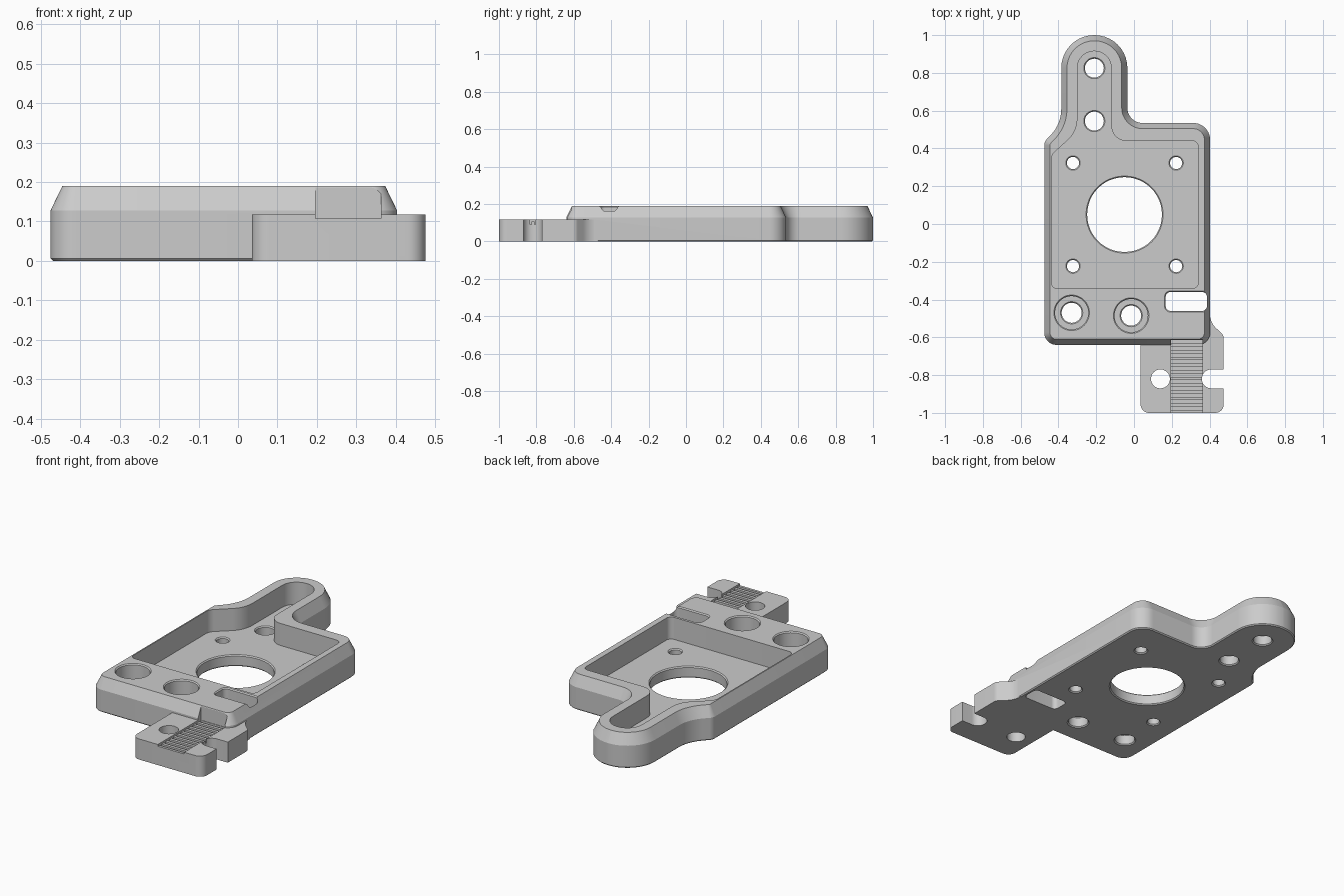
import bpy, bmesh, math
from mathutils import Vector

cube = bpy.data.objects.get("Cube")
if cube:
    bpy.data.objects.remove(cube)

grey = bpy.data.materials.new("plain grey")
grey.use_nodes = True
COLOUR = (0.6, 0.6, 0.6, 1)
grey.diffuse_color = COLOUR
grey.node_tree.nodes["Principled BSDF"].inputs["Base Color"].default_value = COLOUR


def rounded(corners, steps=10):
    """Counter-clockwise outline from (x, y, fillet radius) corners."""
    out = []
    for i, (x, y, r) in enumerate(corners):
        p = Vector((x, y))
        a = (Vector(corners[i - 1][:2]) - p).normalized()
        b = (Vector(corners[(i + 1) % len(corners)][:2]) - p).normalized()
        if r == 0:
            out.append(p)
            continue
        half = a.angle(b) / 2
        centre = p + (a + b).normalized() * r / math.sin(half)
        start = p + a * r / math.tan(half) - centre
        end = p + b * r / math.tan(half) - centre
        total = start.angle(end)
        for k in range(steps + 1):
            t = k / steps
            out.append(centre + (start * math.sin((1 - t) * total)
                                 + end * math.sin(t * total)) / math.sin(total))
    return out


def circle(x, y, r, n=48):
    return [Vector((x + r * math.cos(k * math.tau / n), y + r * math.sin(k * math.tau / n)))
            for k in range(n)]


def box(x0, x1, y0, y1, r=0):
    return rounded([(x0, y0, r), (x1, y0, r), (x1, y1, r), (x0, y1, r)])


def inset(outline, d):
    out = []
    for i, p in enumerate(outline):
        e = (p - outline[i - 1]).normalized()
        f = (outline[(i + 1) % len(outline)] - p).normalized()
        n1, n2 = Vector((-e.y, e.x)), Vector((-f.y, f.x))
        out.append(p + (n1 + n2) * d / (1 + n1.dot(n2)))
    return out


def prism(name, outline, rings):
    """Solid from an outline stacked at (inset, height) rings."""
    bm = bmesh.new()
    loops = [[bm.verts.new((p.x, p.y, z)) for p in inset(outline, d)] for d, z in rings]
    n = len(outline)
    for low, high in zip(loops, loops[1:]):
        for i in range(n):
            j = (i + 1) % n
            bm.faces.new((low[i], low[j], high[j], high[i]))
    bm.faces.new(loops[0][::-1])
    bm.faces.new(loops[-1])
    mesh = bpy.data.meshes.new(name)
    bm.to_mesh(mesh)
    bm.free()
    mesh.materials.append(grey)
    ob = bpy.data.objects.new(name, mesh)
    bpy.context.collection.objects.link(ob)
    return ob


def combine(target, other, operation):
    mod = target.modifiers.new("combine", "BOOLEAN")
    mod.operation, mod.solver, mod.object = operation, "EXACT", other
    graph = bpy.context.evaluated_depsgraph_get()
    mesh = bpy.data.meshes.new_from_object(target.evaluated_get(graph))
    target.modifiers.clear()
    target.data = mesh
    bpy.data.objects.remove(other)


def cut(target, outline, rings):
    combine(target, prism("cutter", outline, rings), "DIFFERENCE")


TOP, FLOOR, TAB, LIP, OVER = 0.19, 0.065, 0.117, 0.006, 0.3

# Mounting plate with arm and sloped upper edge
plate = prism("mounting_plate", rounded([
    (-0.475, -0.64, 0.065), (0.403, -0.64, 0.065), (0.403, 0.535, 0.09),
    (-0.035, 0.535, 0.08), (-0.035, 1.0, 0.174), (-0.385, 1.0, 0.174),
    (-0.385, 0.53, 0.2), (-0.475, 0.435, 0.05)]),
    [(LIP, 0), (0, LIP), (0, 0.128), (0.03, TOP)])

# Belt clamp tab with a curved shoulder and open side notch
tab = prism("clamp_tab", rounded([
    (0.035, -1.0, 0.045), (0.475, -1.0, 0.045), (0.475, -0.87, 0),
    (0.36, -0.87, 0.048), (0.36, -0.77, 0.048), (0.475, -0.77, 0),
    (0.475, -0.59, 0.035), (0.402, -0.52, 0.1), (0.402, -0.47, 0),
    (0.3, -0.47, 0), (0.035, -0.6, 0)]), [(0, 0), (0, TAB)])
combine(plate, tab, "UNION")

# Motor pocket running up into the arm
cut(plate, rounded([
    (-0.438, -0.34, 0.03), (0.34, -0.34, 0.03), (0.34, 0.44, 0.03),
    (-0.12, 0.44, 0.08), (-0.12, 0.915, 0.089), (-0.30, 0.915, 0.089),
    (-0.30, 0.49, 0.15), (-0.438, 0.365, 0.06)]), [(0, FLOOR), (0, OVER)])

# Counterbores beside the clamp
for x, y in ((-0.33, -0.47), (-0.015, -0.485)):
    cut(plate, circle(x, y, 0.088),
        [(0, FLOOR), (0, TOP - LIP), (-LIP, TOP), (-LIP, OVER)])

# Through holes with eased rims: centre bore, screws, arm and counterbores
holes = [(-0.05, 0.05, 0.198), (-0.21, 0.825, 0.05), (-0.21, 0.545, 0.05),
         (-0.33, -0.47, 0.053), (-0.015, -0.485, 0.053)]
holes += [(-0.05 + sx * 0.273, 0.05 + sy * 0.273, 0.032) for sx in (-1, 1) for sy in (-1, 1)]
for x, y, r in holes:
    cut(plate, circle(x, y, r), [(-2 * LIP, -LIP), (0, LIP), (0, FLOOR - LIP),
                                 (-LIP, FLOOR), (-LIP, FLOOR + 0.01)])

# Clamp screw hole and belt slot
cut(plate, circle(0.14, -0.82, 0.05), [(0, -0.1), (0, OVER)])
cut(plate, box(0.168, 0.386, -0.46, -0.36, 0.025),
    [(0, -0.1), (0, TOP - LIP), (-LIP, TOP), (-LIP, OVER)])

# Belt channel and its row of teeth
cut(plate, box(0.197, 0.362, -1.1, -0.612), [(0, 0.107), (0, OVER)])
for k in range(11):
    y = -0.985 + k * 0.0352
    cut(plate, box(0.197, 0.362, y, y + 0.018), [(0, 0.092), (0, 0.112)])

# Smooth the curved walls, keep the edges crisp
bpy.ops.object.select_all(action="DESELECT")
plate.select_set(True)
bpy.context.view_layer.objects.active = plate
bpy.ops.object.shade_smooth_by_angle(angle=math.radians(25))
